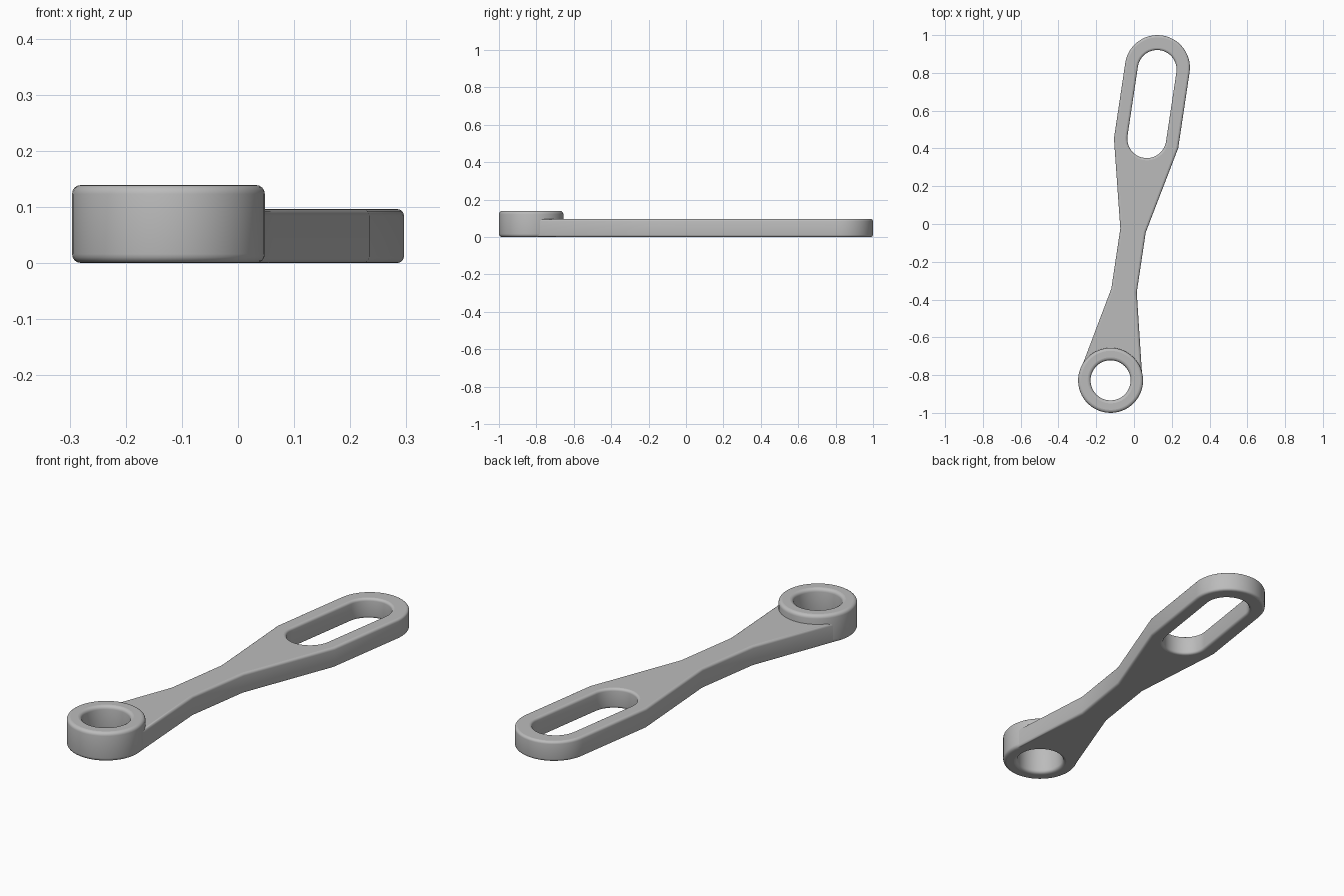
import bpy
from math import radians, cos, sin, atan2

if "Cube" in bpy.data.objects:
    bpy.data.objects.remove(bpy.data.objects["Cube"], do_unlink=True)

grey = bpy.data.materials.new("plain grey")
grey.use_nodes = True
grey.diffuse_color = (0.5, 0.5, 0.5, 1)
grey.node_tree.nodes["Principled BSDF"].inputs["Base Color"].default_value = (0.5, 0.5, 0.5, 1)

TILT = -atan2(0.248, 1.656)   # the lever leans across the grid
END = 0.837                   # distance of both end centres from the middle
R, HOLE = 0.172, 0.106


def arc(y, r, start, stop, n=28):
    """Points on an arc about (0, y); angles in degrees."""
    steps = [radians(start + (stop - start) * i / n) for i in range(n + 1)]
    return [(r * cos(a), y + r * sin(a)) for a in steps]


def slab(name, loops, height, bevel):
    """Extrude closed outlines (holes wound clockwise) with rounded rims."""
    cu = bpy.data.curves.new(name, "CURVE")
    cu.dimensions = "2D"
    cu.fill_mode = "BOTH"
    cu.extrude = height / 2 - bevel
    cu.bevel_depth = bevel
    cu.bevel_resolution = 3
    cu.offset = -bevel
    for pts in loops:
        sp = cu.splines.new("POLY")
        sp.points.add(len(pts) - 1)
        for p, (x, y) in zip(sp.points, pts):
            p.co = (x, y, 0, 1)
        sp.use_cyclic_u = True
    cu.materials.append(grey)
    ob = bpy.data.objects.new(name, cu)
    bpy.context.collection.objects.link(ob)
    ob.location.z = height / 2
    ob.rotation_euler.z = TILT
    bpy.ops.object.select_all(action="DESELECT")
    ob.select_set(True)
    bpy.context.view_layer.objects.active = ob
    bpy.ops.object.convert(target="MESH")
    bpy.ops.object.shade_smooth_by_angle(angle=radians(30))
    return bpy.context.object


# Waisted arm: rounded slotted head, narrow neck, flare that ends inside the ring
side = [(R, 0.432), (0.068, -0.035), (0.068, -0.356), (0.161, -0.785)]
outline = (arc(END, R, 0, 180)
           + [(-x, y) for x, y in side]
           + arc(-END, 0.135, 158, 22)
           + side[::-1])
slot = arc(END - 0.01, 0.103, 180, 0) + arc(0.457, 0.103, 0, -180)
slab("slotted_arm", [outline, slot], 0.096, 0.012)

# Taller ring at the front end
slab("end_ring", [arc(-END, R, 0, 354, 59), arc(-END, HOLE, 354, 0, 59)], 0.139, 0.016)
